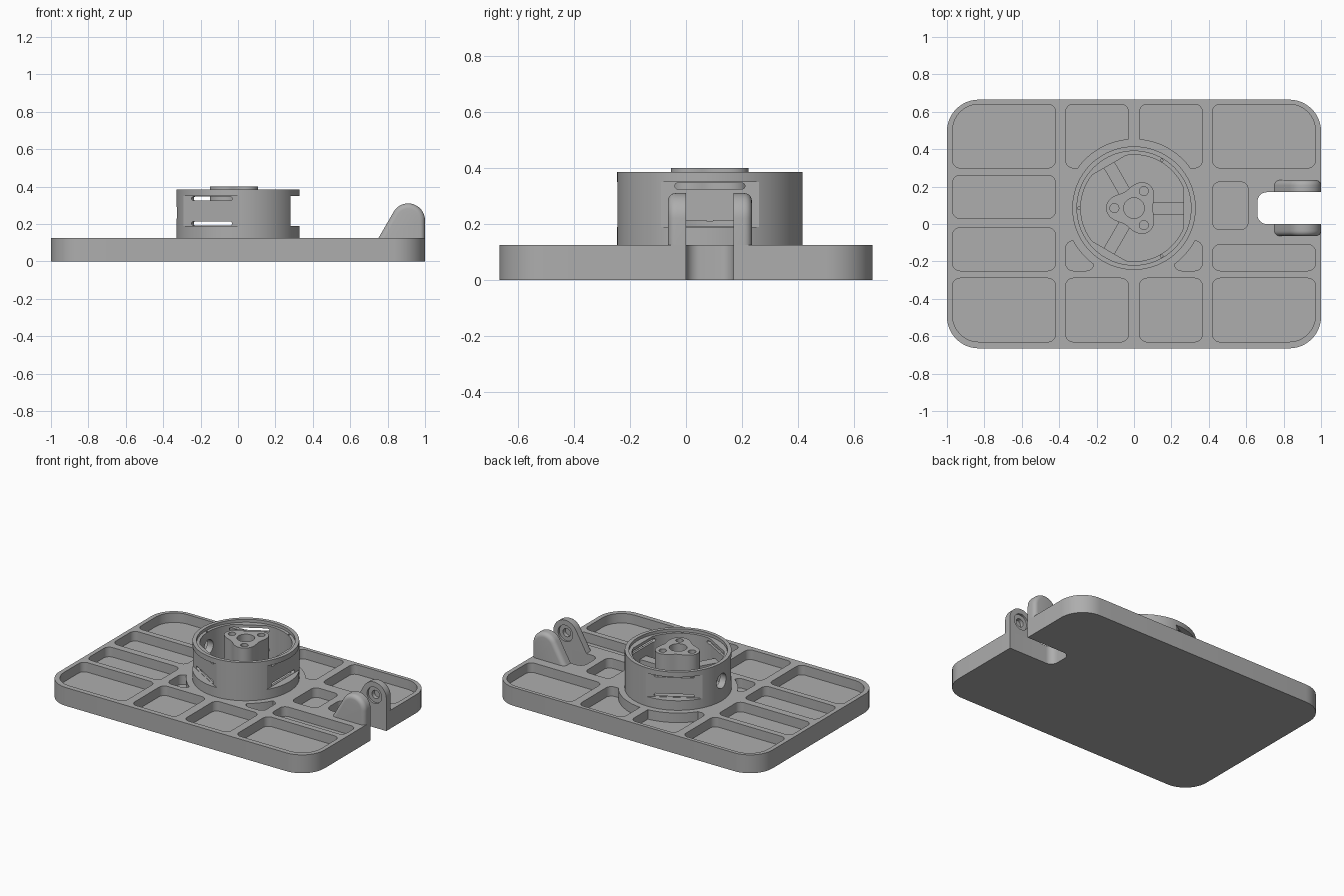
import bpy, bmesh
from math import sin, cos, pi, radians
from mathutils import Matrix, Vector

old = bpy.data.objects.get("Cube")
if old:
    bpy.data.objects.remove(old, do_unlink=True)

grey = bpy.data.materials.new("matte grey")
grey.use_nodes = True
GREY = (0.42, 0.42, 0.42, 1)
grey.diffuse_color = GREY
grey.node_tree.nodes["Principled BSDF"].inputs["Base Color"].default_value = GREY

CY = 0.085            # y of the ring, slot and ears
TOP = 0.125           # top of the tray
FLOOR = 0.06          # pocket floors


def arc(cx, cy, r, a0, a1, n):
    return [(cx + r * cos(radians(a0 + (a1 - a0) * i / n)),
             cy + r * sin(radians(a0 + (a1 - a0) * i / n))) for i in range(n + 1)]


def circle(cx, cy, r, n=48):
    return arc(cx, cy, r, 0, 360, n)[:-1]


def rounded(x0, x1, y0, y1, r=0.04, big=None, n=8):
    """Rounded rectangle; big = (corner index, radius), counted from +x+y."""
    rs = [r] * 4
    if big:
        rs[big[0]] = big[1]
    pts = []
    for i, (x, y, sx, sy) in enumerate([(x1, y1, -1, -1), (x0, y1, 1, -1),
                                        (x0, y0, 1, 1), (x1, y0, -1, 1)]):
        pts += arc(x + sx * rs[i], y + sy * rs[i], rs[i], 90 * i, 90 * i + 90, n)
    return pts


def prism(name, pts, w0, w1, axis="z", bevel=0):
    """Extrude a profile along z, y or x; bevel rounds the w1 rim except its base edge."""
    put = {"z": lambda u, v, w: (u, v, w),
           "y": lambda u, v, w: (u, w, v),
           "x": lambda u, v, w: (w, u, v)}[axis]
    bm = bmesh.new()
    a = [bm.verts.new(put(u, v, w0)) for u, v in pts]
    b = [bm.verts.new(put(u, v, w1)) for u, v in pts]
    bm.faces.new(a)
    rim = bm.faces.new(b)
    for i in range(len(pts)):
        j = (i + 1) % len(pts)
        bm.faces.new((a[i], a[j], b[j], b[i]))
    bmesh.ops.recalc_face_normals(bm, faces=bm.faces)
    if bevel:
        edges = [e for e in rim.edges if any(v.co.z > TOP + 0.001 for v in e.verts)]
        bmesh.ops.bevel(bm, geom=edges, offset=bevel, segments=5, profile=0.5,
                        affect='EDGES', clamp_overlap=True)
    me = bpy.data.meshes.new(name)
    bm.to_mesh(me)
    bm.free()
    me.materials.append(grey)
    ob = bpy.data.objects.new(name, me)
    bpy.context.collection.objects.link(ob)
    return ob


def combine(target, tools, op="DIFFERENCE"):
    for tool in tools:
        mod = target.modifiers.new("combine", "BOOLEAN")
        mod.operation, mod.object, mod.solver = op, tool, 'EXACT'
    bpy.context.view_layer.update()
    dg = bpy.context.evaluated_depsgraph_get()
    me = bpy.data.meshes.new_from_object(target.evaluated_get(dg))
    target.modifiers.clear()
    target.data = me
    for tool in tools:
        bpy.data.objects.remove(tool, do_unlink=True)


def spin(ob, degrees):
    """Turn an object's mesh about the ring's centre."""
    c = Vector((0, CY, 0))
    ob.data.transform(Matrix.Translation(c) @ Matrix.Rotation(radians(degrees), 4, "Z")
                      @ Matrix.Translation(-c))
    return ob


# Tray with rounded pockets
tray = prism("tray", rounded(-1, 1, -0.665, 0.665, 0.17, n=12), 0, TOP)
upper, lower = (0.30, 0.64), (-0.63, -0.29)
pockets = [
    rounded(-0.97, -0.42, *upper, big=(1, 0.14)),
    rounded(-0.97, -0.42, 0.03, 0.26),
    rounded(-0.97, -0.42, -0.25, -0.02),
    rounded(-0.97, -0.42, *lower, big=(2, 0.14)),
    rounded(0.42, 0.97, *upper, big=(0, 0.14)),
    rounded(0.42, 0.61, -0.03, 0.225),
    rounded(0.42, 0.97, -0.25, -0.11),
    rounded(0.42, 0.97, *lower, big=(3, 0.14)),
]
for x0, x1, s0, s1 in [(-0.365, -0.03, -0.365, -0.215), (0.03, 0.365, 0.215, 0.365)]:
    pockets += [rounded(x0, x1, *upper), rounded(x0, x1, *lower),
                rounded(s0, s1, -0.25, -0.09)]
combine(tray, [prism("pocket_cutter", p, FLOOR, 0.2) for p in pockets])

# Solid seat under the ring, then the slot in the +x edge
combine(tray, [prism("seat", circle(0, CY, 0.37, 96), 0.02, TOP)], "UNION")
combine(tray, [prism("slot_cutter", rounded(0.66, 1.2, 0, 0.17, 0.05), -0.1, 0.3)])

# Pair of pivot ears beside the slot
EX, EZ, ER = 0.91, 0.22, 0.09
profile = [(1, TOP)] + arc(EX, EZ, ER, 0, 150, 20) + [(0.751, TOP)]
ears = []
for side, label in ((1, "back"), (-1, "front")):
    def y(d):
        return CY + side * d
    ear = prism(label + "_ear", profile, y(0.085), y(0.15), "y", bevel=0.028)
    combine(ear, [prism("recess", circle(EX, EZ, 0.055, 32), y(0.05), y(0.099), "y"),
                  prism("pin_hole", circle(EX, EZ, 0.028, 24), y(0.04), y(0.125), "y")])
    ears.append(ear)

# Ring housing: cavity has flattened inner walls behind the three windows
ring = prism("ring_housing", circle(0, CY, 0.33, 96), TOP, 0.385)
cavity = []
for i in range(120):
    a = 2 * pi * i / 120
    d = (a + pi / 3) % (2 * pi / 3) - pi / 3
    r = min(0.285, 0.265 / cos(d))
    cavity.append((r * cos(a), CY + r * sin(a)))
tools = [prism("cavity", cavity, 0.1, 0.45),
         prism("lip", circle(0, CY, 0.305, 96), 0.365, 0.46),
         spin(prism("side_hole", circle(CY, 0.26, 0.05, 32), 0.2, 0.4, "x"), 180)]
for turn in (0, 120, 240):
    tools.append(spin(prism("window", [(CY - 0.2, 0.19), (CY + 0.2, 0.19), (CY + 0.2, 0.35),
                                       (CY - 0.2, 0.35)], 0.28, 0.42, "x"), turn))
    for z in (0.192, 0.325):
        tools.append(spin(prism("slit", rounded(CY - 0.125, CY + 0.125, z, z + 0.021, 0.01, n=4),
                                0.22, 0.36, "x"), turn))
    tools.append(spin(prism("rim_hole", circle(0.295, CY, 0.007, 12), 0.33, 0.45), turn + 60))
combine(ring, tools)

# Three-lobed hub with a bore and three screw holes
lobes = []
for i in range(96):
    a = 2 * pi * i / 96
    r = 0.125 - 0.025 * cos(3 * a)
    lobes.append((r * cos(a), CY + r * sin(a)))
hub = prism("hub", lobes, 0.215, 0.4)
combine(hub, [prism("bore", circle(0, CY, 0.055), 0.1, 0.5)] +
        [spin(prism("screw_hole", circle(0.105, CY, 0.024, 24), 0.1, 0.5), t)
         for t in (60, 180, 300)])

# Spokes joining hub and ring
spokes = [spin(prism("spoke", [(0.08, CY - 0.033), (0.27, CY - 0.033), (0.27, CY + 0.033),
                               (0.08, CY + 0.033)], 0.215, 0.26), t) for t in (0, 120, 240)]

# Smooth curved walls, keep corners crisp
bpy.ops.object.select_all(action='DESELECT')
for ob in [tray, ring, hub] + ears + spokes:
    ob.select_set(True)
bpy.context.view_layer.objects.active = tray
bpy.ops.object.shade_smooth_by_angle(angle=radians(30))
